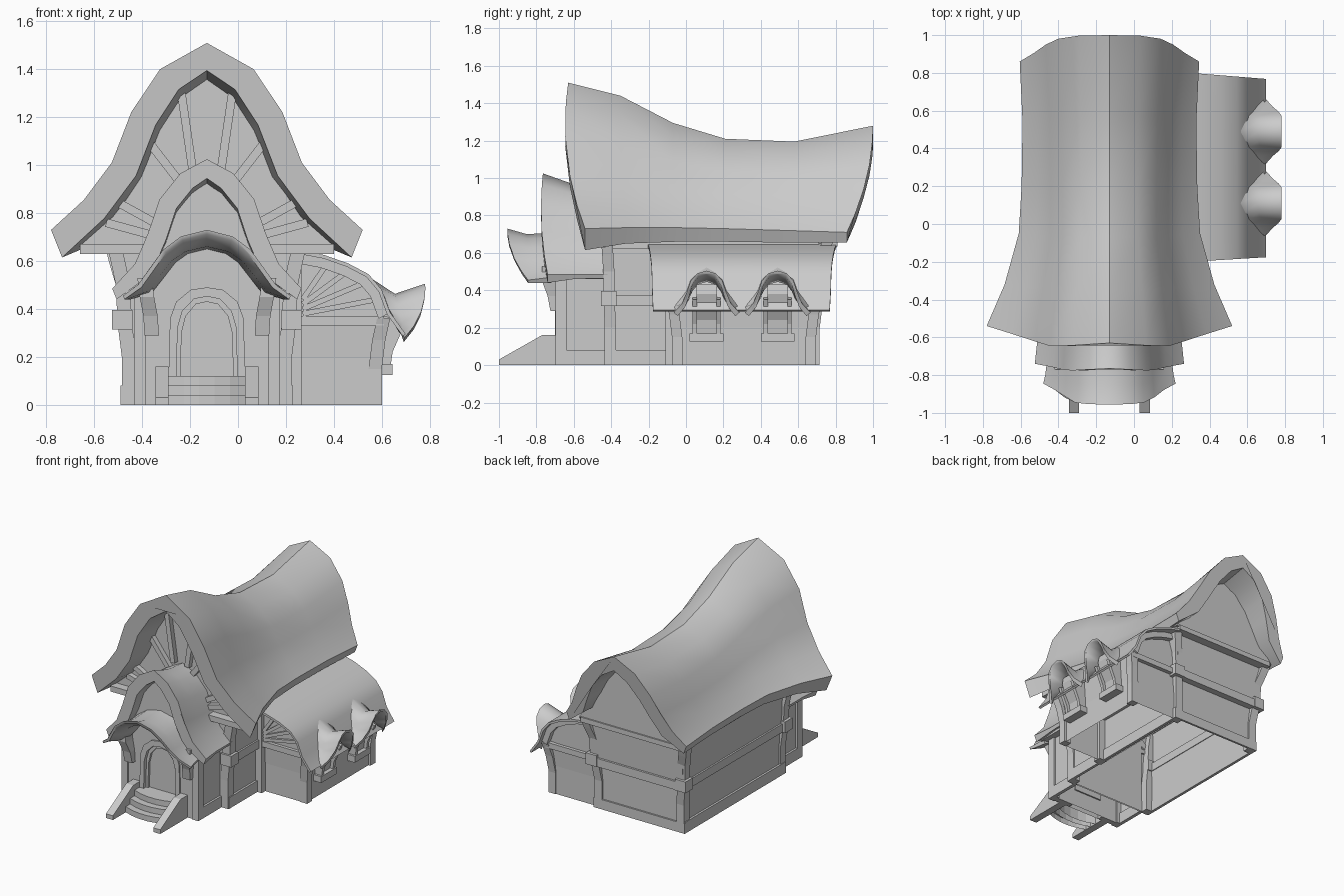
import bpy, bmesh, math
from mathutils import Vector

cube = bpy.data.objects.get("Cube")
if cube:
    bpy.data.objects.remove(cube, do_unlink=True)

stone = bpy.data.materials.new("plain_grey")
stone.use_nodes = True
GREY = (0.6, 0.6, 0.6, 1)
stone.diffuse_color = GREY
for node in stone.node_tree.nodes:
    if node.type == "BSDF_PRINCIPLED":
        node.inputs["Base Color"].default_value = GREY

CX = -0.13                      # centre line of the main house
SIDES = ((1, "left"), (-1, "right"))


def loft(name, rings, caps=(True, True), smooth=0):
    """Join equal closed rings of points into a skin; smooth is an angle in degrees."""
    bm = bmesh.new()
    rows = [[bm.verts.new(p) for p in ring] for ring in rings]
    n = len(rows[0])
    for a, b in zip(rows, rows[1:]):
        for i in range(n):
            j = (i + 1) % n
            bm.faces.new((a[i], a[j], b[j], b[i]))
    for on, row in zip(caps, (rows[0], rows[-1])):
        if on:
            bm.faces.new(row)
    bmesh.ops.recalc_face_normals(bm, faces=bm.faces)
    mesh = bpy.data.meshes.new(name)
    bm.to_mesh(mesh)
    bm.free()
    mesh.materials.append(stone)
    obj = bpy.data.objects.new(name, mesh)
    bpy.context.collection.objects.link(obj)
    if smooth:
        bpy.ops.object.select_all(action="DESELECT")
        obj.select_set(True)
        bpy.context.view_layer.objects.active = obj
        bpy.ops.object.shade_smooth_by_angle(angle=math.radians(smooth))


def prism(name, pts, axis, a, b, caps=(True, True)):
    """Extrude a 2D outline along one axis."""
    place = {"x": lambda p, d: (d, p[0], p[1]),
             "y": lambda p, d: (p[0], d, p[1]),
             "z": lambda p, d: (p[0], p[1], d)}[axis]
    loft(name, [[place(p, d) for p in pts] for d in (a, b)], caps)


def rect(x0, x1, y0, y1):
    return [(x0, y0), (x1, y0), (x1, y1), (x0, y1)]


def box(name, x0, x1, y0, y1, z0, z1):
    prism(name, rect(x0, x1, y0, y1), "z", z0, z1)


def shell(name, levels):
    """Walls open at the bottom; levels are (z, x0, x1, y0, y1)."""
    loft(name, [[(x, y, z) for x, y in rect(*r)] for z, *r in levels], (False, True))


def strut(name, p, q, w, y0, y1):
    p, q = Vector(p), Vector(q)
    side = Vector((p.y - q.y, q.x - p.x)).normalized() * w / 2
    prism(name, [p - side, q - side, q + side, p + side], "y", y0, y1)


def thicken(line, t):
    """Offset an open outline inwards (line runs left to right)."""
    inner = []
    for i, p in enumerate(line):
        d = Vector(line[min(i + 1, len(line) - 1)]) - Vector(line[max(i - 1, 0)])
        d.normalize()
        inner.append((p[0] + d.y * t, p[1] - d.x * t))
    return inner


def gable_line(half, z_low, z_top, prof):
    right = [(half * u, z_low + (z_top - z_low) * v) for u, v in prof]
    return [(CX - x, z) for x, z in reversed(right[1:])] + [(CX + x, z) for x, z in right]


def gable_roof(name, stations, front, back, bulge, smooth):
    """Curved roof; station = ridge y, eave y, ridge z, eave z, half width,
    thickness, eave drop. The front edge swells forward by bulge."""
    rings = []
    for k, (yr, ye, zr, ze, half, t, drop) in enumerate(stations):
        f = k / (len(stations) - 1)
        prof = [(a[0] * (1 - f) + b[0] * f, a[1] * (1 - f) + b[1] * f)
                for a, b in zip(front, back)]
        line = gable_line(half, ze, zr, prof)
        under = thicken(line, t)
        for end, s in ((0, 1), (-1, -1)):
            under[end] = (line[end][0] + s * drop * .4, ze - drop)
        swell = bulge if k == 0 else 0
        down = [(zr - z) / (zr - ze) for x, z in line]
        ys = [yr + (ye - yr) * g * g - swell * g * (1 - g) for g in down]
        outer = [(x, y, z) for (x, z), y in zip(line, ys)]
        inner = [(x, y, z) for (x, z), y in zip(under, ys)]
        rings.append(outer + inner[::-1])
    loft(name, rings, smooth=smooth)


# Roofs
BELL = ((0, 1), (.3, .86), (.485, .63), (.61, .36), (.79, .16), (1, 0))
ROUND = ((0, 1), (.34, .86), (.57, .63), (.71, .4), (.84, .18), (1, 0))
gable_roof("main_roof", (
    (-.63, -.54, 1.51, .73, .65, .115, .115), (-.35, -.32, 1.44, .735, .555, .1, .085),
    (-.07, -.05, 1.295, .735, .48, .09, .075), (.21, .2, 1.21, .73, .465, .09, .07),
    (.58, .54, 1.195, .72, .46, .09, .065), (1, .86, 1.28, .71, .475, .1, .055)),
    BELL, ROUND, .12, 42)
PORCH = ((0, 1), (.28, .89), (.5, .69), (.62, .43), (.76, .19), (1, 0))
gable_roof("porch_roof", ((-.765, -.74, 1.025, .485, .395, .08, .045),
                          (-.61, -.6, .97, .485, .38, .07, .025),
                          (-.42, -.42, .95, .485, .38, .06, .02)), PORCH, PORCH, .06, 60)
HOOD = ((0, 1), (.31, .9), (.52, .7), (.68, .42), (.82, .17), (1, 0))
gable_roof("door_awning", ((-.955, -.845, .73, .455, .35, .018, .015),
                           (-.85, -.8, .70, .46, .34, .04, .02),
                           (-.69, -.72, .71, .47, .33, .06, .03)), HOOD, HOOD, 0, 60)

# Main house walls, gables and floor bands
shell("main_walls", [(0, CX - .345, CX + .345, -.43, .703), (.35, CX - .345, CX + .345, -.43, .703),
                     (.37, CX - .36, CX + .36, -.43, .735), (.70, CX - .365, CX + .365, -.43, .75)])
prism("front_gable", gable_line(.55, .66, 1.39, BELL), "y", -.44, -.41)
prism("back_gable", gable_line(.42, .66, 1.18, ROUND), "y", .74, .80)
box("front_tie_beam", CX - .53, CX + .53, -.50, -.43, .63, .67)
box("back_tie_beam", CX - .40, CX + .40, .73, .81, .635, .67)
box("back_floor_beam", CX - .37, CX + .37, .70, .75, .315, .375)
box("back_plinth", CX - .36, CX + .36, .70, .715, 0, .07)
for s, side in SIDES:
    for label, out, z0, z1 in (("plinth", .36, 0, .08), ("floor_beam", .372, .315, .375),
                               ("eave_beam", .39, .62, .67)):
        x0, x1 = sorted((CX + s * .34, CX + s * out))
        box(f"{label}_{side}", x0, x1, -.43, .71, z0, z1)


def post(name, x, y, w, sx, sy, lean):
    """Corner post: straight foot, block, then a head leaning outwards."""
    def ring(z, off):
        return [(px + sx * off, py + sy * off, z)
                for px, py in rect(x - w, x + w, y - w, y + w)]
    loft(name + "_foot", [ring(0, 0), ring(.2, 0), ring(.32, .015)])
    b = w + .012
    box(name + "_block", x + sx * .028 - b, x + sx * .028 + b,
        y + sy * .028 - b, y + sy * .028 + b, .315, .395)
    loft(name + "_head", [ring(.39, .02), ring(.5, .025), ring(.58, lean * .7), ring(.66, lean)])


for s, side in SIDES:
    post(f"front_post_{side}", CX + s * .325, -.405, .03, s, -.3, .06)
    post(f"back_post_{side}", CX + s * .325, .685, .03, s, 1, .07)

# Fan of timbers in the front gable
for s, side in SIDES:
    for k, (p, q) in enumerate((((.055, .95), (.115, 1.36)), ((.09, .90), (.26, 1.12)),
                                ((.2, .75), (.40, .86)), ((.2, .70), (.42, .76)))):
        strut(f"gable_timber_{side}_{k}", (CX + s * p[0], p[1]), (CX + s * q[0], q[1]),
              .035, -.475, -.43)


def arch(half, top, sill=.12):
    side = [(half, sill), (half * .96, top - .13), (half * .8, top - .06), (half * .42, top - .01)]
    return [(CX - x, z) for x, z in side] + [(CX, top)] + [(CX + x, z) for x, z in side[::-1]]


# Entrance porch with a door set back in stepped arched frames
shell("porch_walls", [(0, CX - .29, CX + .29, -.65, -.42), (.56, CX - .29, CX + .29, -.65, -.42)])
prism("porch_front", arch(.13, .455, 0) + [(CX + .29, 0), (CX + .29, .56), (CX - .29, .56),
                                           (CX - .29, 0)], "y", -.69, -.65)
prism("door_frame_outer", arch(.16, .49) + arch(.127, .452)[::-1], "y", -.70, -.65)
prism("door_frame_inner", arch(.131, .456) + arch(.11, .43)[::-1], "y", -.675, -.65)
prism("door", arch(.112, .432), "y", -.658, -.64)
box("door_sill", CX - .13, CX + .13, -.69, -.65, .08, .12)
prism("porch_gable", gable_line(.33, .5, .96, PORCH), "y", -.693, -.66)
for s, side in SIDES:
    def span(a, b):
        return sorted((CX + s * a, CX + s * b))
    box(f"porch_plinth_{side}", *span(.28, .305), -.695, -.42, 0, .08)
    box(f"porch_post_{side}", *span(.255, .305), -.698, -.64, 0, .5)
    box(f"porch_eave_beam_{side}", *span(.28, .34), -.74, -.42, .46, .49)
    loft(f"porch_bracket_{side}", [[(CX + s * (x + o), y, z) for x, y in rect(.2, .26, -f, -.69)]
         for z, o, f in ((.29, 0, .725), (.37, .005, .74), (.45, .02, .77), (.53, .03, .77))])
    prism(f"stair_rail_{side}", [(-1, 0), (-1, .03), (-.77, .16), (-.69, .16), (-.69, 0)],
          "x", *span(.16, .215))


def step_edge(k):
    bow = .035 if k < 3 else 0
    front = (-.89, -.84, -.79, -.69)[k]
    return [(CX + .16 * u, front + bow * u * u) for u in (-1, -.6, -.2, .2, .6, 1)]


for k in range(3):
    prism(f"step_{k}", step_edge(k) + step_edge(k + 1)[::-1], "z", 0, k * .04 + .04, (False, True))

# Side wing
shell("wing_walls", [(0, .2, .585, -.07, .69), (.2, .2, .585, -.07, .69), (.42, .2, .60, -.08, .70)])
ROOF = [(.18, .665), (.28, .64), (.36, .625), (.46, .59), (.545, .545), (.6, .48), (.635, .385), (.7, .295)]
rim = ROOF + thicken(ROOF, .015)[::-1]
loft("wing_roof", [[(x, y + k * .04 * (x - .3), z) for x, z in rim]
                   for y, k in ((-.2, 1.5), (.3, 0), (.8, -2))], smooth=42)
gable = thicken(ROOF, .013)[:-1] + [(.2, .34)]
for label, y, s in (("front", -.07, -1), ("back", .69, 1)):
    prism(f"wing_gable_{label}", gable, "y", y - s * .03, y + s * .012)
    box(f"wing_beam_{label}", .2, .61, *sorted((y - s * .02, y + s * .035)), .33, .37)
    prism(f"wing_arch_rib_{label}", thicken(ROOF, .013)[:-1] + thicken(ROOF, .055)[-2::-1],
          "y", y, y + s * .05)
    loft(f"wing_post_{label}", [[(x + o, yy + s * o, z) for x, yy in
         rect(.545, .6, *sorted((y - s * .05, y + s * .005)))]
         for z, o in ((0, 0), (.15, .0), (.27, .015), (.36, .035))])
for k, (x, z) in enumerate(((.38, .60), (.46, .56), (.53, .51), (.58, .44))):
    strut(f"wing_timber_{k}", (.27, .38 + .02 * (3 - k)), (x, z), .022, -.10, -.07)
box("wing_inner_post", .2, .265, -.11, -.05, 0, .62)


# Two flared window hoods on the wing; each row is half width, then (x, z) from roof to lip
HOOD_ROWS = ((0, (.655, .463), (.78, .505)), (.05, (.66, .45), (.782, .49)),
             (.085, (.67, .415), (.78, .45)), (.105, (.675, .375), (.765, .39)),
             (.13, (.685, .34), (.735, .33)), (.175, (.685, .31), (.695, .28)))
ROOT = ((.565, .522), (.585, .495), (.61, .455), (.63, .40), (.65, .365), (.675, .32))
for name, y in (("front_window", .11), ("back_window", .49)):
    rings = []
    for c in range(3):
        half = [(row[0], *((r,) + row[1:])[c]) for row, r in zip(HOOD_ROWS, ROOT)]
        full = [(-w, x, z) for w, x, z in half[:0:-1]] + half
        under = [(w * .88, x - .003, z - .018) for w, x, z in full]
        rings.append([(x, y + w, z) for w, x, z in full + under[::-1]])
    loft(name + "_hood", rings, smooth=70)
    for s, side in SIDES:
        prism(f"{name}_cheek_{side}", [(.57, .15), (.635, .15), (.645, .22), (.68, .3),
                                       (.70, .35), (.57, .38)], "y", y + s * .052, y + s * .075)
    prism(name + "_pane", [(.57, .15), (.612, .15), (.625, .24), (.668, .32), (.685, .38),
                           (.675, .43), (.57, .43)], "y", y - .055, y + .055)
    box(name + "_sill", .57, .645, y - .09, y + .09, .125, .17)
